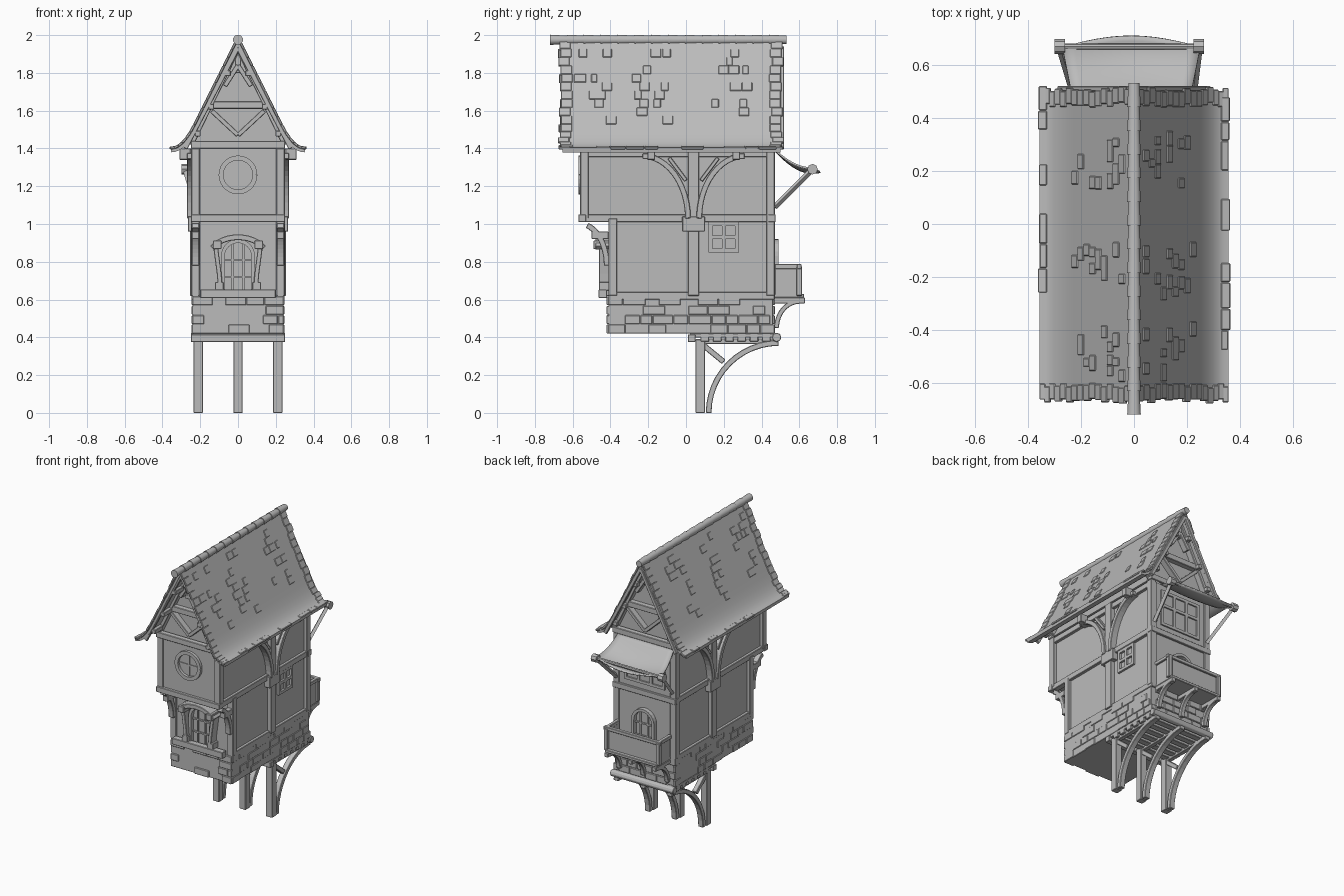
import bpy, bmesh, math, random
from mathutils import Vector

random.seed(4)
cube = bpy.data.objects.get("Cube")
if cube:
    bpy.data.objects.remove(cube)

# Main planes and timber sizes of the house
FRONT, JETTY, BACK, SIDE = -.41, -.56, .47, .25
DECK, BASE, SILL, FLOOR, EAVE, PEAK = .38, .42, .62, 1.03, 1.4, 1.965
EAVE_X, ROOF_FRONT, ROOF_BACK = .355, -.68, .52
BAR, SLIM, THIN, EDGE = .045, .025, .01, .003

GREY = (.5, .5, .5, 1)
mat = bpy.data.materials.new("plain grey")
mat.use_nodes = True
mat.diffuse_color = GREY
mat.node_tree.nodes["Principled BSDF"].inputs["Base Color"].default_value = GREY


def finish(name, bm, bevel=0, smooth=False):
    bmesh.ops.recalc_face_normals(bm, faces=bm.faces)
    mesh = bpy.data.meshes.new(name)
    bm.to_mesh(mesh)
    bm.free()
    mesh.materials.append(mat)
    ob = bpy.data.objects.new(name, mesh)
    bpy.context.collection.objects.link(ob)
    if bevel:
        mod = ob.modifiers.new("soft edges", "BEVEL")
        mod.width, mod.segments = bevel, 1
    if smooth:
        bpy.context.view_layer.objects.active = ob
        ob.select_set(True)
        bpy.ops.object.shade_smooth_by_angle(angle=math.radians(40))
        ob.select_set(False)
    return ob


def prism(bm, outline, start, end, axis="y"):
    """Extrude a flat outline along the x or y axis."""
    def ring(w):
        return [bm.verts.new((w, u, v) if axis == "x" else (u, w, v)) for u, v in outline]
    near, far = ring(start), ring(end)
    for i in range(len(outline)):
        bm.faces.new((near[i - 1], near[i], far[i], far[i - 1]))
    bm.faces.new(near)
    bm.faces.new(far)


def box(bm, left, right, front, back, low, high):
    prism(bm, [(left, low), (right, low), (right, high), (left, high)], front, back)


def post(bm, x, y, low, high, size=BAR):
    box(bm, x - size / 2, x + size / 2, y - size / 2, y + size / 2, low, high)


def rail_x(bm, half, y, z, size=BAR):
    box(bm, -half, half, y - size / 2, y + size / 2, z - size / 2, z + size / 2)


def rail_y(bm, x, front, back, z, size=BAR):
    box(bm, x - size / 2, x + size / 2, front, back, z - size / 2, z + size / 2)


def band(bm, path, thick, start, end, axis="y", lift=0):
    """A bar that follows a flat path."""
    pts = [Vector(q) for q in path]
    outer, inner = [], []
    for i, q in enumerate(pts):
        d = (pts[min(i + 1, len(pts) - 1)] - pts[max(i - 1, 0)]).normalized()
        normal = Vector((-d.y, d.x))
        outer.append(q + normal * (lift + thick / 2))
        inner.append(q + normal * (lift - thick / 2))
    prism(bm, outer + inner[::-1], start, end, axis)


def curved_bar(bm, path, x, width, thick=SLIM):
    band(bm, path, thick, x - width / 2, x + width / 2, "x")


def pole(bm, start, end, radius, sides=8, tip=None):
    start, end = Vector(start), Vector(end)
    span = end - start
    made = bmesh.ops.create_cone(bm, cap_ends=True, segments=sides, radius1=radius,
                                 radius2=tip or radius, depth=span.length)
    turn = span.to_track_quat("Z", "Y").to_matrix()
    for v in made["verts"]:
        v.co = turn @ v.co + (start + end) / 2


def arc(u, v, width, height, first, last, steps=12):
    turns = [math.radians(first + (last - first) * i / steps) for i in range(steps + 1)]
    return [(u + width * math.cos(t), v + height * math.sin(t)) for t in turns]


def roof_point(t):
    """Steep slope that flares out towards the eave, t from ridge to eave."""
    x = EAVE_X * t
    return Vector((x, PEAK - 2 * x + 7.5 * max(0, x - .22) ** 2))


# Plaster walls with gables
bm = bmesh.new()
wall = SIDE - SLIM
box(bm, -wall, wall, FRONT + THIN, BACK - THIN, SILL - THIN, FLOOR)
box(bm, -wall, wall, JETTY + THIN, BACK - THIN, FLOOR, EAVE + SLIM)
prism(bm, [(-SIDE, EAVE), (SIDE, EAVE), (0, PEAK - BAR)], JETTY + BAR, BACK - BAR)
finish("walls", bm)

# Stone base with raised blocks
bm = bmesh.new()
core = SIDE - THIN
box(bm, -core, core, FRONT, BACK - THIN, BASE, SILL - THIN)
course = (SILL - BASE) / 4


def stone_row(start, end, place):
    while start < end:
        stop = min(start + random.uniform(.06, .12), end)
        if random.random() < .55:
            place(start, stop)
        start = stop + EDGE


for row in range(4):
    low = BASE + row * course
    high = low + course - EDGE
    for s in (-1, 1):
        face = FRONT if s < 0 else BACK - THIN
        stone_row(FRONT, BACK, lambda a, b: box(bm, s * wall, s * (core + THIN / 2), a, b, low, high))
        stone_row(-core, core, lambda a, b: box(bm, a, b, face - THIN, face + THIN, low, high))
finish("stone_base", bm, EDGE)

# Timber frame with curved eave braces and overhang brackets
bm = bmesh.new()
MIDDLE = .04
for s in (-1, 1):
    x = s * (SIDE - SLIM)
    for y, low, high in ((FRONT, SILL, FLOOR), (JETTY, FLOOR, EAVE), (BACK - BAR, SILL, EAVE)):
        post(bm, x, y + BAR / 2, low, high)
    for front, z in ((FRONT, SILL), (JETTY, FLOOR), (JETTY, EAVE - SLIM)):
        rail_y(bm, x, front, BACK, z, .04)
    post(bm, x, MIDDLE, SILL, EAVE, .06)
    rail_y(bm, x, MIDDLE - .06, MIDDLE + .06, FLOOR - .03, .08)
    for e in (-1, 1):
        away = MIDDLE + e * .27
        curved_bar(bm, arc(away, FLOOR, .24, .33, 90 + 90 * e, 90), x + s * THIN, .07, .03)
        curved_bar(bm, [(MIDDLE + e * .04, 1.23), (MIDDLE + e * .13, 1.35)], x, .06, .02)
        rail_y(bm, s * .28, away - e * BAR - .02, away - e * BAR + .02, EAVE - .03, .06)
    curved_bar(bm, arc(JETTY, .78, .14, .22, 0, 75), x, .04, .03)
    rail_y(bm, x, JETTY + .06, FRONT, .94, .04)
for y in (JETTY, BACK - SLIM):
    for z in (FLOOR, EAVE + .02):
        rail_x(bm, SIDE, y + THIN, z, .04)
finish("timber_frame", bm, EDGE)

# Gable trusses at both ends
bm = bmesh.new()
for near, far, tip in ((JETTY, JETTY + BAR, ROOF_FRONT + .03), (BACK, BACK - BAR, ROOF_BACK - .02)):
    for s in (-1, 1):
        band(bm, [(s * SIDE, EAVE + .02), (0, PEAK - .03)], .03, near, far)
        band(bm, [(0, EAVE + .07), (s * .14, 1.6)], SLIM, near, far)
        band(bm, [(0, 1.84), (s * .07, 1.73)], SLIM, near, far)
        band(bm, [(s * .28, EAVE), (0, PEAK - .03)], SLIM, tip, tip + .02)
        for t in (.15, .4, .6):
            x, z = roof_point(t)
            rail_y(bm, s * x, tip, near, z - .06, .03)
    rail_x(bm, .15, (near + far) / 2, 1.63, .04)
    post(bm, 0, (near + far) / 2, 1.8, PEAK - .03, .03)
finish("gable_trusses", bm, EDGE)

# Roof slopes: flared slab, ragged edge tiles and loose raised tiles
ROWS = 16
for s, side in ((-1, "right"), (1, "left")):
    bm = bmesh.new()
    path = [roof_point(i / ROWS) for i in range(ROWS + 1)]
    band(bm, [(s * x, z) for x, z in path], SLIM, ROOF_FRONT + SLIM, ROOF_BACK - .02)
    finish("roof_slab_" + side, bm, smooth=True)
    bm = bmesh.new()

    def tile(t, front, back, length=1 / ROWS):
        (x, z), (u, v) = roof_point(t), roof_point(t + length)
        band(bm, [(s * x, z), (s * u, v)], .014, front, back, lift=s * THIN)

    for row in range(ROWS):
        ragged = random.uniform(0, .02)
        tile(row / ROWS, ROOF_FRONT + ragged, ROOF_FRONT + .06 + ragged)
        tile(row / ROWS, ROOF_BACK - .06 - ragged, ROOF_BACK - ragged)
    for patch in (-.5, -.2, .22):
        for i in range(12):
            y = patch + random.uniform(-.1, .08)
            tile(random.randint(1, 9) / ROWS, y, y + random.uniform(.03, .06))
    stone_row(ROOF_FRONT, ROOF_BACK, lambda a, b: tile(.92, a, b, random.uniform(.07, .1)))
    finish("roof_tiles_" + side, bm, EDGE)

# Ridge caps
bm = bmesh.new()
CAPS = 14
step = (ROOF_BACK - ROOF_FRONT + .05) / CAPS
for i in range(CAPS):
    y = ROOF_FRONT - .04 + i * step
    pole(bm, (0, y, PEAK + THIN), (0, y + step + EDGE, PEAK + THIN), .027, 10, .022)
finish("ridge_caps", bm, smooth=True)

# Round front window
bm = bmesh.new()
HUB, RADIUS = 1.26, .09
band(bm, arc(0, HUB, RADIUS, RADIUS, 0, 360, 28), SLIM, JETTY - THIN, JETTY + .02)
post(bm, 0, JETTY + THIN, HUB - RADIUS, HUB + RADIUS, THIN)
rail_x(bm, RADIUS, JETTY + THIN, HUB, THIN)
finish("round_window", bm)

# Arched front window and balcony door
bm = bmesh.new()
SPRING, HALF = .83, .08
for face in (FRONT, BACK):
    curve = [(HALF, SILL)] + arc(0, SPRING, HALF, HALF, 0, 180) + [(-HALF, SILL)]
    band(bm, curve, .02, face - .02, face + .02)
    for s in (-1, 1):
        post(bm, s * .03, face, SILL, SPRING + .07, THIN)
    for z in (.72, .81):
        rail_x(bm, HALF, face, z, THIN)
finish("arched_openings", bm)

# Hood and sill of the front window
bm = bmesh.new()
hood = FRONT - .07
for s in (-1, 1):
    band(bm, [(s * .09, SILL), (s * .1, .74), (s * .12, .89)], SLIM, hood + .02, FRONT + .02)
    rail_y(bm, s * .11, hood - THIN, FRONT + .02, .89)
    rail_y(bm, s * .1, hood + .02, FRONT + .02, .67)
band(bm, arc(0, SPRING, .15, .1, 25, 155), .03, hood, FRONT + .02)
rail_x(bm, .2, FRONT - .03, SILL + THIN, BAR)
finish("window_hood", bm, EDGE)

# Side window and upper back window
bm = bmesh.new()
for z in (.86, .93, 1):
    rail_y(bm, SIDE - .02, .12, .28, z, .02)
for y in (.13, .2, .27):
    post(bm, SIDE - .02, y, .86, 1, .02)
for z in (1.1, 1.24, 1.34):
    rail_x(bm, .16, BACK - THIN, z, .02)
for x in (-.15, -.05, .05, .15):
    post(bm, x, BACK - THIN, 1.1, 1.34, .02)
finish("square_windows", bm)

# Balcony
bm = bmesh.new()
OUTER, WIDE, RAIL = .6, .205, .775
box(bm, -WIDE, WIDE, BACK - .02, OUTER + SLIM, SILL - THIN, SILL + THIN)
box(bm, -WIDE, WIDE, OUTER - THIN, OUTER, SILL, RAIL)
rail_x(bm, WIDE + .02, OUTER, RAIL, SLIM)
for s in (-1, 1):
    box(bm, s * WIDE, s * (WIDE - THIN), BACK, OUTER, SILL, RAIL)
    rail_y(bm, s * WIDE, BACK, OUTER, RAIL, SLIM)
    post(bm, s * WIDE, OUTER, SILL, RAIL, .03)
for x in (-.19, 0, .19):
    curved_bar(bm, arc(OUTER, .45, .12, .14, 180, 90), x, .03)
    rail_y(bm, x, BACK - .02, OUTER + .03, SILL - SLIM, .03)
finish("balcony", bm, EDGE)

# Cloth awning sagging between wall and pole
bm = bmesh.new()
CELLS, POLE_Y, POLE_Z = 12, .67, 1.29
bmesh.ops.create_grid(bm, x_segments=CELLS, y_segments=CELLS, size=.5)
for vert in bm.verts:
    across, out = vert.co.x, vert.co.y + .5
    sag = math.cos(math.pi * across)
    vert.co = (across * (.44 + .08 * out) - THIN, BACK + (.2 + .04 * sag) * out,
               EAVE - .1 * (1 - (1 - out) ** 2) - .03 * sag * math.sin(2.4 * out))
awning = finish("awning_cloth", bm, smooth=True)
awning.modifiers.new("cloth thickness", "SOLIDIFY").thickness = THIN

# Awning pole and struts
bm = bmesh.new()
pole(bm, (-.295, POLE_Y, POLE_Z), (.26, POLE_Y, POLE_Z), .012)
for foot, end in ((-.22, -.28), (.22, .245)):
    pole(bm, (foot, BACK, 1.09), (end, POLE_Y, POLE_Z), .015, 4)
    pole(bm, (end - .02, POLE_Y, POLE_Z), (end + .02, POLE_Y, POLE_Z), .028)
finish("awning_frame", bm)

# Support platform and joists
bm = bmesh.new()
box(bm, -core, core, .02, BACK + .02, DECK + .02, BASE)
rail_x(bm, SIDE, .03, DECK + .015, .04)
for i in range(6):
    rail_x(bm, core, .1 + i * .065, DECK + .02, BAR)
pole(bm, (-SIDE, BACK + THIN, DECK + .02), (SIDE, BACK + THIN, DECK + .02), SLIM)
finish("platform", bm, EDGE)

# Posts with curved braces
LEG_Y = .075
for x, side in ((-.21, "right"), (0, "middle"), (.21, "left")):
    bm = bmesh.new()
    post(bm, x, LEG_Y, 0, DECK + THIN, .05)
    rail_y(bm, x, LEG_Y, BACK + .02, DECK, .03)
    curved_bar(bm, arc(BACK + .02, 0, .37, .37, 180, 90), x, .04, .03)
    curved_bar(bm, [(.09, DECK - .02), (.2, .27)], x, .035, .03)
    finish("support_post_" + side, bm, EDGE)
